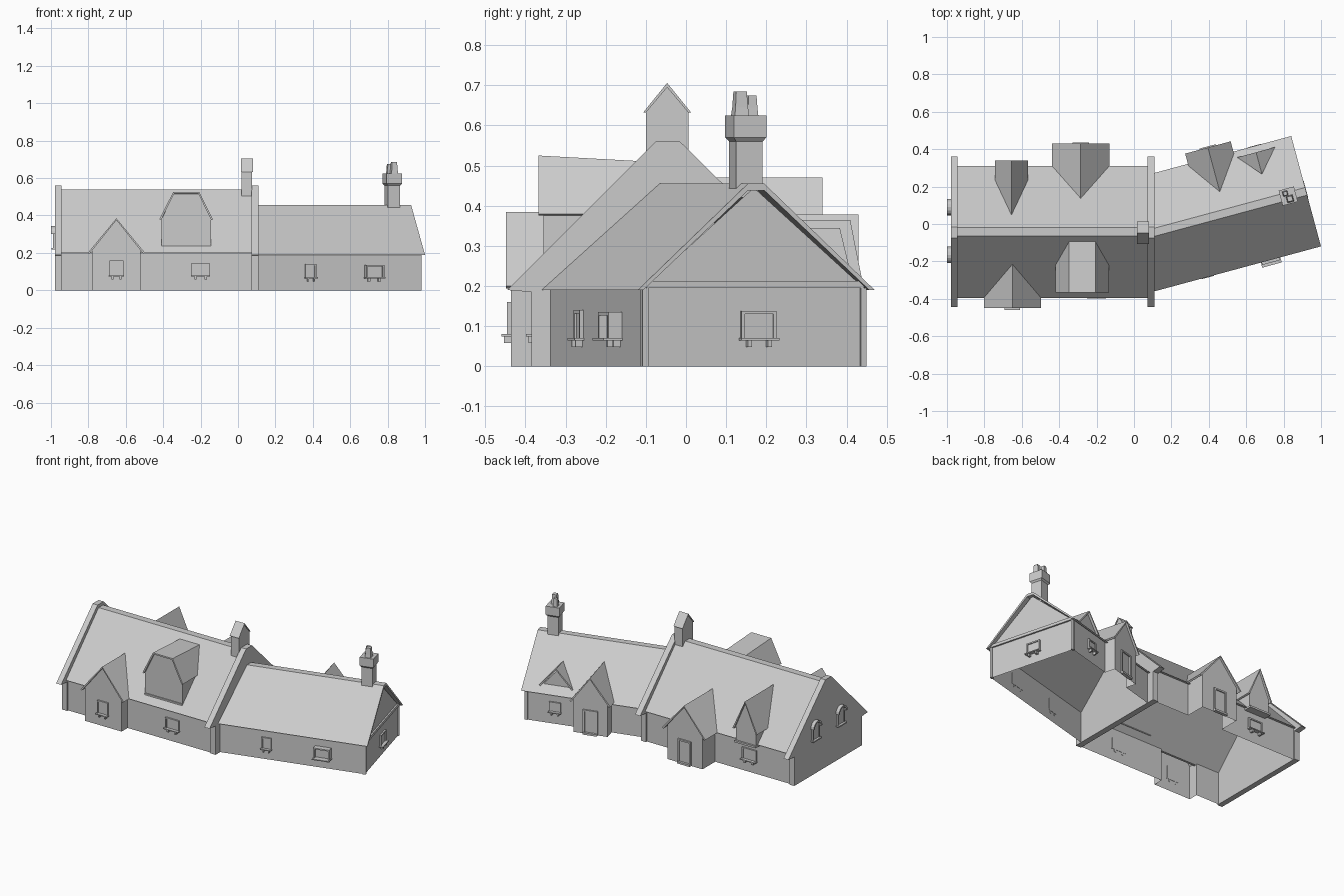
import bpy, bmesh, math
from mathutils import Matrix, Vector

old = bpy.data.objects.get("Cube")
if old:
    bpy.data.objects.remove(old, do_unlink=True)

stone = bpy.data.materials.new("pale grey stone")
stone.use_nodes = True
GREY = (0.6, 0.6, 0.6, 1)
stone.diffuse_color = GREY
stone.node_tree.nodes["Principled BSDF"].inputs["Base Color"].default_value = GREY

# Frames: in each one the wall faces local -y
TURN = Matrix.Rotation(math.pi, 4, 'Z')
MAIN = Matrix.Identity(4)
MAIN_BACK = TURN
WING = Matrix.Rotation(math.radians(15.1), 4, 'Z')
WING_BACK = WING @ TURN


def shift(frame, x, y, turn=0):
    return frame @ Matrix.Translation((x, y, 0)) @ Matrix.Rotation(math.radians(turn), 4, 'Z')


def mesh(name, verts, faces, frame=MAIN, thick=0, clip_x=None):
    bm = bmesh.new()
    vs = [bm.verts.new(frame @ Vector(v)) for v in verts]
    for f in faces:
        bm.faces.new([vs[i] for i in f])
    bmesh.ops.recalc_face_normals(bm, faces=bm.faces)
    if clip_x is not None:
        bmesh.ops.bisect_plane(bm, geom=bm.verts[:] + bm.edges[:] + bm.faces[:],
                               plane_co=(clip_x, 0, 0), plane_no=(-1, 0, 0), clear_outer=True)
    me = bpy.data.meshes.new(name)
    bm.to_mesh(me)
    bm.free()
    me.materials.append(stone)
    ob = bpy.data.objects.new(name, me)
    bpy.context.collection.objects.link(ob)
    if thick:
        mod = ob.modifiers.new("thickness", 'SOLIDIFY')
        mod.thickness, mod.offset = thick, -1
    return ob


def prism(name, profile, a, b, frame=MAIN, axis='x', clip_x=None):
    """Extrude a closed profile along x (profile is y,z) or y (profile is x,z)."""
    n = len(profile)
    put = (lambda t, p: (t, p[0], p[1])) if axis == 'x' else (lambda t, p: (p[0], t, p[1]))
    verts = [put(a, p) for p in profile] + [put(b, p) for p in profile]
    faces = [list(range(n)), list(range(n, 2 * n))]
    faces += [(i, (i + 1) % n, (i + 1) % n + n, i + n) for i in range(n)]
    return mesh(name, verts, faces, frame, clip_x=clip_x)


def box(name, x, y, z, frame=MAIN):
    return prism(name, [(y[0], z[0]), (y[1], z[0]), (y[1], z[1]), (y[0], z[1])], *x, frame)


def wall(name, x0, x1, y, top, frame, clip_x=None):
    mesh(name, [(x0, y, 0), (x1, y, 0), (x1, y, top), (x0, y, top)], [(0, 1, 2, 3)], frame, clip_x=clip_x)


def roof(name, y0, r0, r1, y1, eave, top, x0, x1, frame, t=0.014, clip_x=None):
    outer = [(y0, eave), (r0, top), (r1, top), (y1, eave)]
    inner = [(y1 - t, eave), (r1, top - t * 1.2), (r0, top - t * 1.2), (y0 + t, eave)]
    prism(name, outer + inner, x0, x1, frame, clip_x=clip_x)


def window(name, frame, w, z0, z1, depth=0.01, b=0.008):
    h = w / 2
    for s in (-1, 1):
        box(name + "_jamb", sorted((s * h, s * (h - b))), (-depth, 0.002), (z0, z1), frame)
        box(name + "_bracket", sorted((s * h * 0.45, s * h * 0.7)), (-0.018, 0.002), (z0 - 0.022, z0 - 0.005), frame)
    box(name + "_lintel", (-h, h), (-depth, 0.002), (z1 - b, z1), frame)
    box(name + "_pane", (-h, h), (-depth * 0.4, 0.002), (z0, z1), frame)
    box(name + "_sill", (-h - 0.004, h + 0.004), (-depth - 0.014, 0.002), (z0 - 0.006, z0), frame)


def door(name, frame, w=0.09, top=0.155):
    h = w / 2
    for s in (-1, 1):
        box(name + "_jamb", sorted((s * h, s * (h - 0.01))), (-0.01, 0.002), (0, top), frame)
    box(name + "_lintel", (-h, h), (-0.01, 0.002), (top - 0.01, top), frame)
    box(name + "_leaf", (-h, h), (-0.003, 0.002), (0, top), frame)
    box(name + "_step", (-h, h), (-0.018, 0.002), (0, 0.012), frame)


def bay(name, frame, cx, half, eave_half, eave, apex, front, slope, base=0.0, lip=0.012, depth=None):
    """Gabled projection; its roof dies into the main slope (y0, z0, rise)."""
    y0, z0, rise = slope
    back = lambda z: y0 + (z - z0) / rise
    k = (apex - eave) / eave_half
    top, yb = apex - 0.006, depth if depth is not None else back(eave)
    shoulder = top - k * half
    w, yf = half, front + lip
    mesh(name + "_walls",
         [(cx - w, yf, base), (cx + w, yf, base), (cx + w, yf, shoulder), (cx, yf, top), (cx - w, yf, shoulder),
          (cx - w, yb, base), (cx - w, yb, shoulder), (cx + w, yb, base), (cx + w, yb, shoulder)],
         [(0, 1, 2, 3, 4), (0, 4, 6, 5), (1, 7, 8, 2)], frame)
    mesh(name + "_roof",
         [(cx - eave_half, front, eave), (cx, front, apex), (cx + eave_half, front, eave),
          (cx - eave_half, back(eave), eave), (cx, back(apex), apex), (cx + eave_half, back(eave), eave)],
         [(0, 1, 4, 3), (1, 2, 5, 4)], frame, thick=0.01)


# Main range: roof, coped gables, walls
roof("main_roof", -0.395, -0.065, -0.02, 0.31, 0.2, 0.54, -0.95, 0.08, MAIN)
coped = [(-0.385, 0), (-0.385, 0.185), (-0.445, 0.19), (-0.075, 0.56), (-0.015, 0.56),
         (0.36, 0.19), (0.3, 0.185), (0.3, 0)]
prism("left_gable", coped, -0.978, -0.943)
prism("middle_gable", coped, 0.073, 0.11)
for a, b in ((-0.96, -0.78), (-0.52, 0.09)):
    wall("main_front_wall", a, b, -0.375, 0.215, MAIN)
for a, b in ((-0.09, 0.16), (0.41, 0.96)):
    wall("main_back_wall", a, b, -0.29, 0.215, MAIN_BACK)

# Bellcote on the middle gable
prism("bellcote", [(-0.1, 0.48), (0.006, 0.48), (0.006, 0.64), (-0.047, 0.7), (-0.1, 0.64)], 0.02, 0.076)
prism("bellcote_roof", [(-0.107, 0.632), (-0.047, 0.706), (0.013, 0.632), (0.006, 0.632), (-0.047, 0.695),
                        (-0.1, 0.632)], 0.016, 0.08)

# Wing: roof, walls, gable end
roof("wing_roof", -0.376, -0.092, -0.05, 0.235, 0.19, 0.455, -0.1, 0.934, WING, clip_x=0.09)
wall("wing_front_wall", -0.1, 0.912, -0.355, 0.205, WING, clip_x=0.09)
for a, b in ((-0.912, -0.593), (-0.383, 0.1)):
    wall("wing_back_wall", a, b, -0.213, 0.205, WING_BACK, clip_x=0.09)
mesh("wing_end_wall", [(0.912, -0.355, 0), (0.912, 0.213, 0), (0.912, 0.213, 0.195), (0.912, -0.071, 0.445),
                       (0.912, -0.355, 0.195)], [(0, 1, 2, 3, 4)], WING)
box("wing_end_band", (0.91, 0.922), (-0.35, 0.21), (0.195, 0.213), WING)
for y in (-0.36, 0.203):
    box("wing_corner_post", (0.9, 0.92), (y, y + 0.015), (0, 0.195), WING)

# Chimney on the wing ridge
stack = shift(WING, 0.835, -0.071)


def tapered(name, h0, h1, z0, z1, frame):
    ring = lambda h, z: [(-h, -h, z), (h, -h, z), (h, h, z), (-h, h, z)]
    mesh(name, ring(h0, z0) + ring(h1, z1),
         [(0, 1, 2, 3), (4, 5, 6, 7)] + [(i, (i + 1) % 4, (i + 1) % 4 + 4, i + 4) for i in range(4)], frame)


tapered("chimney_stack", 0.034, 0.034, 0.42, 0.56, stack)
tapered("chimney_flare", 0.034, 0.042, 0.56, 0.57, stack)
tapered("chimney_cap", 0.042, 0.042, 0.57, 0.625, stack)
for x, y, h, top in ((0.005, -0.016, 0.016, 0.685), (-0.012, 0.018, 0.012, 0.675)):
    pot = shift(stack, x, y)
    tapered("chimney_pot_base", h * 1.15, h, 0.625, 0.645, pot)
    tapered("chimney_pot", h, h * 0.85, 0.645, top, pot)

# Projecting gables, porches and dormers
MF, MB, WB = (-0.395, 0.2, 1.03), (-0.31, 0.2, 1.03), (-0.235, 0.19, 0.93)
bay("front_gable", MAIN, -0.65, 0.13, 0.153, 0.2, 0.385, -0.448, MF, depth=-0.375)
bay("main_porch", MAIN_BACK, 0.285, 0.125, 0.153, 0.2, 0.378, -0.43, MB, depth=-0.29)
bay("wing_porch", WING_BACK, -0.488, 0.105, 0.126, 0.2, 0.365, -0.292, WB, depth=-0.213)
bay("back_dormer", MAIN_BACK, 0.655, 0.07, 0.087, 0.28, 0.47, -0.34, MB, base=0.2)
box("back_dormer_ledge", (0.58, 0.73), (-0.34, -0.285), (0.19, 0.202), MAIN_BACK)
bay("wing_dormer", WING_BACK, -0.73, 0.085, 0.097, 0.222, 0.335, -0.2, WB, base=0.215)

# Clipped-gable dormer on the front slope
yb = lambda z: -0.395 + (z - 0.2) / 1.03
cx, lo, hi = -0.277, 0.38, 0.525
d = [(-0.133, 0.24), (0.133, 0.24), (0.133, lo), (0.068, hi - 0.008), (-0.068, hi - 0.008), (-0.133, lo)]
front = [(cx + x, -0.355, z) for x, z in d]
mesh("front_dormer_walls", front + [(cx - 0.133, yb(lo), lo), (cx + 0.133, yb(lo), lo)],
     [(0, 1, 2, 3, 4, 5), (0, 5, 6), (1, 7, 2)])
r = [(-0.143, lo), (-0.07, hi), (0.07, hi), (0.143, lo)]
mesh("front_dormer_roof", [(cx + x, -0.367, z) for x, z in r] + [(cx + x, yb(z if z < 0.5 else 0.51), z if z < 0.5 else 0.51) for x, z in r],
     [(0, 1, 5, 4), (1, 2, 6, 5), (2, 3, 7, 6)], thick=0.01)
box("front_dormer_sill", (cx - 0.133, cx + 0.133), (-0.362, -0.34), (0.238, 0.248))

# Windows and doors
window("front_gable_window", shift(MAIN, -0.65, -0.436), 0.075, 0.08, 0.16)
window("main_front_window", shift(MAIN, -0.2, -0.375), 0.095, 0.08, 0.145)
window("main_back_window", shift(MAIN_BACK, 0.655, -0.29), 0.1, 0.08, 0.15)
window("wing_front_window", shift(WING, 0.306, -0.355), 0.06, 0.07, 0.14)
window("wing_bay_window", shift(WING, 0.655, -0.355), 0.1, 0.07, 0.135, depth=0.035)
window("wing_back_window", shift(WING_BACK, -0.73, -0.213), 0.07, 0.08, 0.14)
window("wing_end_window", shift(WING, 0.912, -0.06, 90), 0.09, 0.07, 0.138)
door("main_porch_door", shift(MAIN_BACK, 0.285, -0.418))
door("wing_porch_door", shift(WING_BACK, -0.488, -0.28))

# Arched windows in the left gable
for y in (0.09, -0.165):
    f = shift(MAIN, -0.978, y, -90)
    arc = [(math.cos(i * math.pi / 8), math.sin(i * math.pi / 8)) for i in range(9)]
    hood = [(0.044 * c, 0.3 + 0.044 * s) for c, s in arc]
    inner = [(0.034 * c, 0.3 + 0.034 * s) for c, s in reversed(arc)]
    prism("arched_window_hood", hood + inner, -0.022, 0.002, f, 'y')
    prism("arched_window_pane", [(-0.034, 0.225), (0.034, 0.225)] + inner[::-1], -0.005, 0.002, f, 'y')
    for s in (-1, 1):
        box("arched_window_jamb", sorted((s * 0.034, s * 0.026)), (-0.01, 0.002), (0.225, 0.3), f)
    box("arched_window_sill", (-0.042, 0.042), (-0.02, 0.002), (0.217, 0.225), f)
